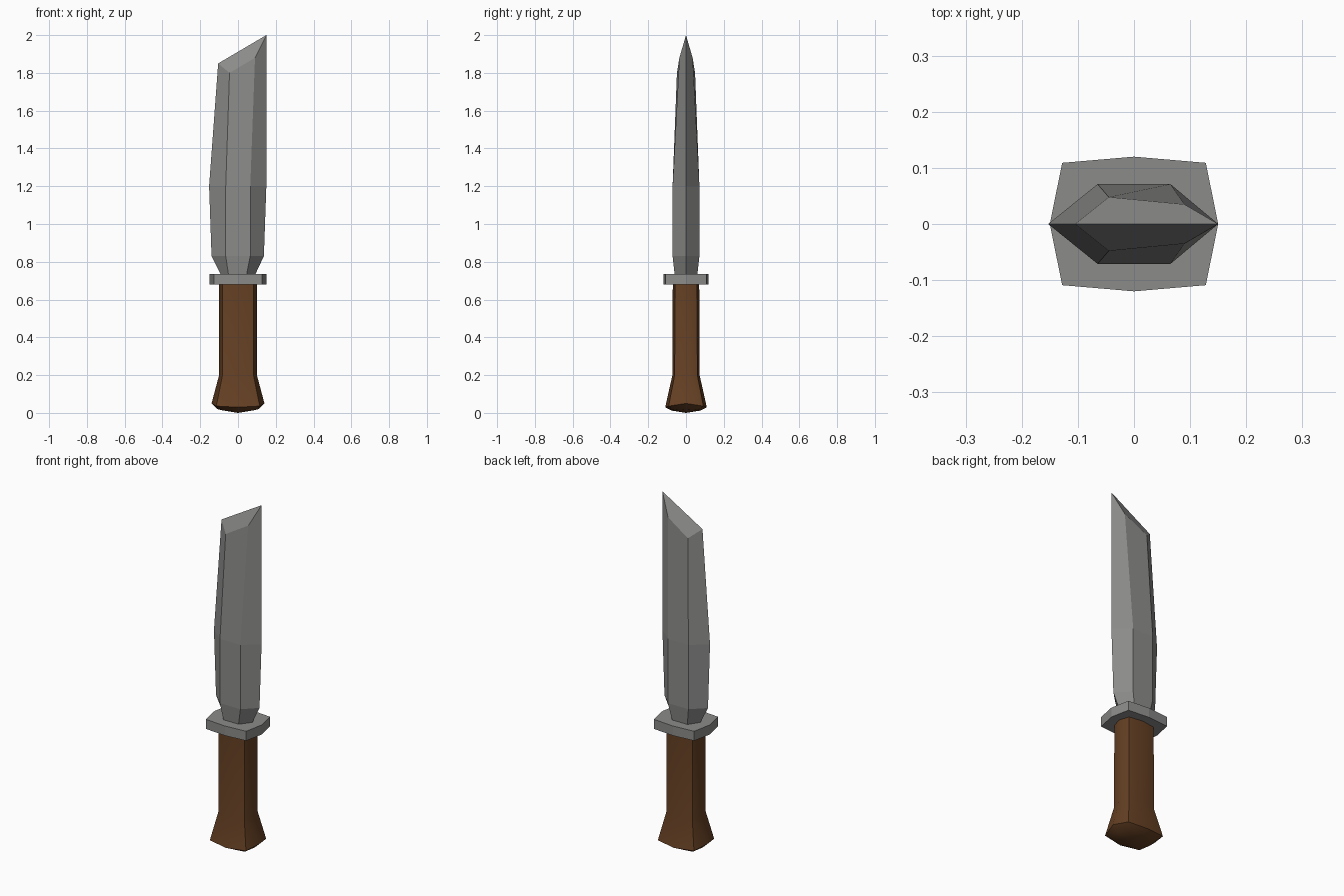
import bpy
import bmesh
from math import radians

if "Cube" in bpy.data.objects:
    bpy.data.objects.remove(bpy.data.objects["Cube"], do_unlink=True)


def material(name, colour):
    mat = bpy.data.materials.new(name)
    mat.use_nodes = True
    rgba = (*colour, 1)
    mat.diffuse_color = rgba
    mat.node_tree.nodes["Principled BSDF"].inputs["Base Color"].default_value = rgba
    return mat


def finish(name, bm, mat):
    bmesh.ops.recalc_face_normals(bm, faces=bm.faces[:])
    mesh = bpy.data.meshes.new(name)
    bm.to_mesh(mesh)
    bm.free()
    mesh.materials.append(mat)
    obj = bpy.data.objects.new(name, mesh)
    bpy.context.collection.objects.link(obj)
    return obj


def loft(bm, rings):
    """Skin a list of equally long point rings and return their vertices."""
    rings = [[bm.verts.new(p) for p in ring] for ring in rings]
    for low, high in zip(rings, rings[1:]):
        for i in range(len(low)):
            j = (i + 1) % len(low)
            bm.faces.new((low[i], low[j], high[j], high[i]))
    return rings


def octagon(rx, ry, cx, cy, z_side, z_corner, z_front):
    """Eight-point section: side, corner and front points mirrored around."""
    return [(rx, 0, z_side), (cx, cy, z_corner), (0, ry, z_front), (-cx, cy, z_corner),
            (-rx, 0, z_side), (-cx, -cy, z_corner), (0, -ry, z_front), (cx, -cy, z_corner)]


steel = material("steel grey", (0.26, 0.26, 0.255))
wood = material("brown wood", (0.13, 0.051, 0.017))

# Blade: hexagonal sections with two cutting edges and a flat on each side.
# Each section gives (x, z) of the left edge, both ridges and the right edge,
# then the half thickness at the two ridges.
sections = [
    ((-0.09, 0.73), (-0.05, 0.73), (0.045, 0.73), (0.09, 0.73), 0.06, 0.06),
    ((-0.14, 0.83), (-0.065, 0.83), (0.065, 0.83), (0.137, 0.83), 0.071, 0.071),
    ((-0.153, 1.2), (-0.065, 1.2), (0.065, 1.2), (0.15, 1.2), 0.071, 0.071),
    ((-0.105, 1.85), (-0.045, 1.8), (0.09, 1.88), (0.15, 2.0), 0.048, 0.035),
]
rings = []
for (lx, lz), (ax, az), (bx, bz), (rx, rz), ya, yb in sections:
    rings.append([(lx, 0, lz), (ax, -ya, az), (bx, -yb, bz),
                  (rx, 0, rz), (bx, yb, bz), (ax, ya, az)])
bm = bmesh.new()
rings = loft(bm, rings)
bm.faces.new(rings[0])
left, front_a, front_b, tip, back_b, back_a = rings[-1]
bm.faces.new((left, front_a, front_b, tip))
bm.faces.new((left, tip, back_b, back_a))
finish("blade", bm, steel)

# Guard: flat eight-sided plate
bm = bmesh.new()
rings = loft(bm, [octagon(0.15, 0.12, 0.128, 0.109, z, z, z) for z in (0.68, 0.735)])
for ring in rings:
    bm.faces.new(ring)
finish("guard", bm, steel)

# Handle: rounded grip flaring to a domed pommel
bm = bmesh.new()
rings = loft(bm, [
    octagon(0.1, 0.07, 0.082, 0.058, 0.69, 0.69, 0.69),
    octagon(0.1, 0.072, 0.082, 0.06, 0.2, 0.2, 0.2),
    octagon(0.14, 0.11, 0.115, 0.092, 0.05, 0.036, 0.03),
    octagon(0.108, 0.075, 0.09, 0.066, 0.02, 0.015, 0.012),
])
bm.faces.new(rings[0])
bottom = bm.verts.new((0, 0, 0))
for i, vert in enumerate(rings[-1]):
    bm.faces.new((vert, rings[-1][i - 1], bottom))
handle = finish("handle", bm, wood)
bpy.ops.object.select_all(action="DESELECT")
handle.select_set(True)
bpy.context.view_layer.objects.active = handle
bpy.ops.object.shade_smooth_by_angle(angle=radians(60))
